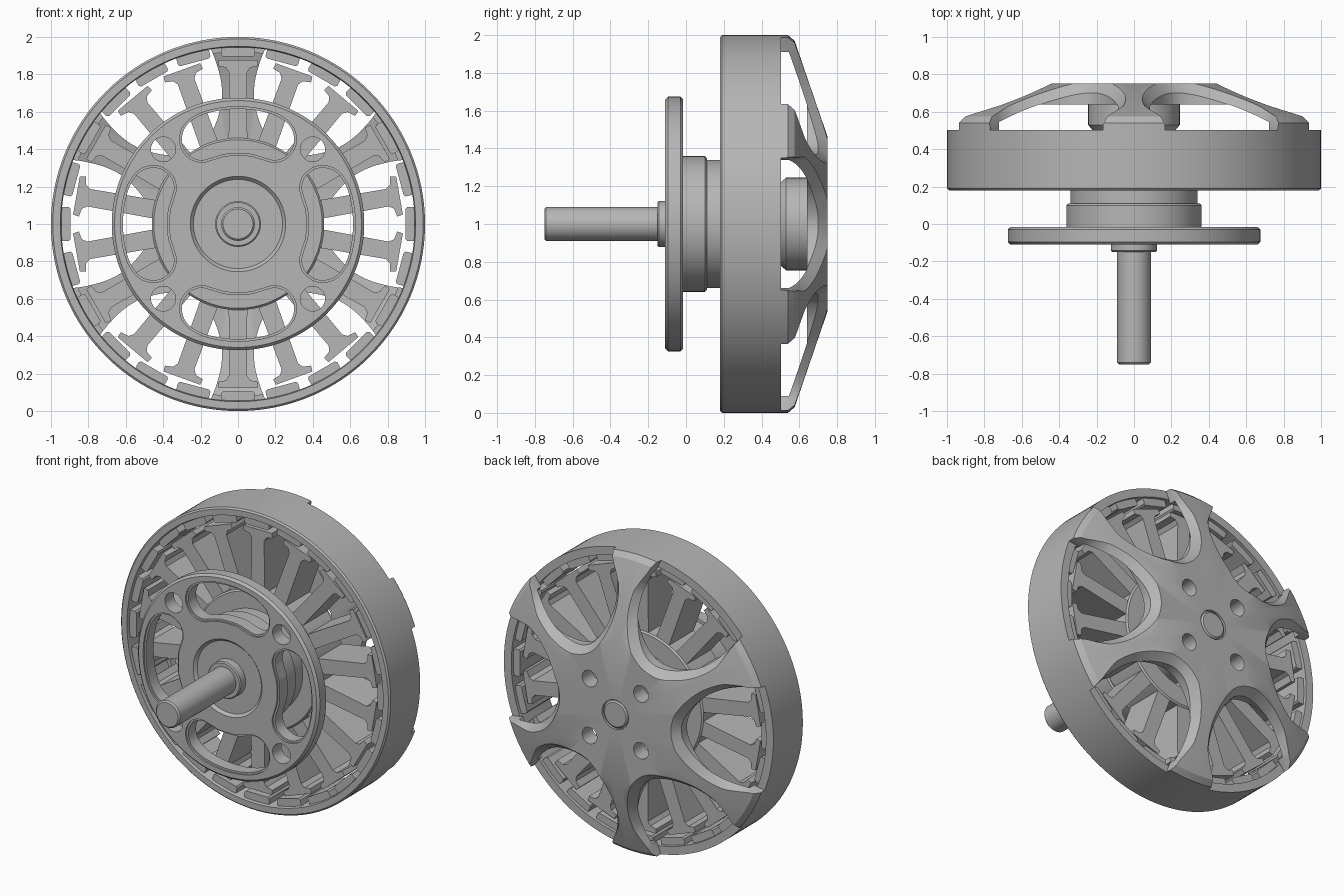
import bpy, bmesh
from math import pi, radians, cos, sin
from mathutils import Vector, Matrix

if "Cube" in bpy.data.objects:
    bpy.data.objects.remove(bpy.data.objects["Cube"])

GREY = (0.47, 0.47, 0.47, 1)
metal = bpy.data.materials.new("grey_metal")
metal.use_nodes = True
metal.diffuse_color = GREY
metal.node_tree.nodes["Principled BSDF"].inputs["Base Color"].default_value = GREY


def to_object(name, bm):
    """Turn a bmesh built round the origin into an object at axle height."""
    bmesh.ops.recalc_face_normals(bm, faces=bm.faces)
    mesh = bpy.data.meshes.new(name)
    bm.to_mesh(mesh)
    bm.free()
    mesh.materials.append(metal)
    ob = bpy.data.objects.new(name, mesh)
    ob.location.z = 1
    bpy.context.collection.objects.link(ob)
    return ob


def lathe(name, profile, ring=False, steps=128):
    """Revolve (radius, y) points about the y axis."""
    bm = bmesh.new()
    verts = [bm.verts.new((r, y, 0)) for r, y in profile]
    pairs = list(zip(verts, verts[1:])) + ([(verts[-1], verts[0])] if ring else [])
    edges = [bm.edges.new(p) for p in pairs]
    bmesh.ops.spin(bm, geom=verts + edges, cent=(0, 0, 0), axis=(0, 1, 0),
                   angle=2 * pi, steps=steps, use_merge=True)
    bmesh.ops.remove_doubles(bm, verts=bm.verts, dist=1e-5)
    return to_object(name, bm)


def mirrored(half):
    """Complete a half outline of (radial, lateral) points."""
    return [Vector(p) for p in half] + [Vector((u, -v)) for u, v in reversed(half) if v > 0]


def smooth_outline(half, steps=6):
    """Mirror a half outline and round it as a closed spline."""
    pts = mirrored(half)
    out, n = [], len(pts)
    for i in range(n):
        a, b, c, d = (pts[(i + k) % n] for k in (-1, 0, 1, 2))
        for s in range(steps):
            t = s / steps
            out.append(0.5 * (2 * b + (c - a) * t + (2 * a - 5 * b + 4 * c - d) * t * t
                              + (3 * b - a - 3 * c + d) * t ** 3))
    return out


def widen(outline, d):
    """Offset an outline outwards along its normals."""
    mid = sum(outline, Vector((0, 0))) / len(outline)
    out = []
    for i, p in enumerate(outline):
        run = (outline[(i + 1) % len(outline)] - outline[i - 1]).normalized()
        normal = Vector((run.y, -run.x))
        out.append(p + normal * (d if normal.dot(p - mid) > 0 else -d))
    return out


def circle(u, v, r, n=32):
    return [Vector((u + r * cos(2 * pi * i / n), v + r * sin(2 * pi * i / n))) for i in range(n)]


def add_loft(bm, rows, angles):
    """Skin rows of (u, y, v) points into a capped solid at each angle."""
    for deg in angles:
        turn = Matrix.Rotation(radians(-deg), 3, 'Y')
        loops = [[bm.verts.new(turn @ Vector(p)) for p in row] for row in rows]
        bm.faces.new(loops[0])
        bm.faces.new(loops[-1])
        n = len(loops[0])
        for low, high in zip(loops, loops[1:]):
            for i in range(n):
                j = (i + 1) % n
                bm.faces.new((low[i], low[j], high[j], high[i]))


def add_prisms(bm, outline, y0, y1, angles):
    add_loft(bm, [[(u, y, v) for u, v in outline] for y in (y0, y1)], angles)


def cut(ob, bm):
    cutter = to_object("cutter", bm)
    cutter.hide_render = True
    mod = ob.modifiers.new("cut", 'BOOLEAN')
    mod.operation, mod.solver, mod.object = 'DIFFERENCE', 'EXACT', cutter
    bpy.context.view_layer.objects.active = ob
    bpy.ops.object.modifier_apply(modifier=mod.name)
    bpy.data.objects.remove(cutter)


QUARTERS = range(0, 360, 90)
DIAGONALS = range(45, 360, 90)
SIXTHS = range(0, 360, 60)

# Shaft and its collar
lathe("shaft", [(0, -.75), (.08, -.75), (.09, -.74), (.09, .742), (.08, .75), (0, .75)], steps=64)
lathe("shaft_collar", [(.085, -.15), (.115, -.15), (.122, -.143), (.122, -.08), (.085, -.08)], True)

# Mounting plate with kidney slots and screw holes
plate = lathe("mounting_plate", [
    (0, -.092), (.238, -.092), (.255, -.11), (.66, -.11), (.675, -.095),
    (.675, -.03), (.66, -.016), (0, -.016)])
slot = smooth_outline([(.615, 0), (.605, .11), (.575, .21), (.52, .28), (.44, .3),
                       (.37, .265), (.342, .2), (.358, .13), (.375, .07), (.378, 0)])
bm = bmesh.new()
add_prisms(bm, slot, -.3, .1, QUARTERS)
add_prisms(bm, circle(.565, 0, .066), -.3, .1, DIAGONALS)
cut(plate, bm)
# Shallow step round each slot
bm = bmesh.new()
add_prisms(bm, widen(slot, .012), -.3, -.098, QUARTERS)
cut(plate, bm)

# Bearing housing behind the plate
lathe("bearing_housing", [
    (.13, -.03), (.36, -.03), (.36, .1), (.35, .11), (.34, .11), (.34, .22), (.28, .22),
    (.28, .05), (.13, .05)], True)

# Stator core and eighteen T-shaped teeth
lathe("stator_core", [(.33, .2), (.45, .2), (.46, .21), (.46, .47), (.45, .48), (.33, .48)], True)
bm = bmesh.new()
tooth = mirrored([(.42, .05), (.81, .047), (.836, .065), (.845, .108), (.877, .104)])
add_prisms(bm, tooth, .21, .47, range(10, 370, 20))
to_object("stator_teeth", bm)

# Outer ring and the magnets inside it
lathe("outer_ring", [(.95, .18), (.99, .18), (1, .19), (1, .502), (.945, .502), (.945, .2)], True, 160)
bm = bmesh.new()
magnet = mirrored([(.895, .08), (.905, .09), (.948, .09)])
add_prisms(bm, magnet, .2, .48, range(0, 360, 15))
to_object("magnets", bm)

# Six-spoke back cover, cut from a revolved dish
cover = lathe("spoked_cover", [
    (0, .64), (.64, .64), (.92, .545), (.92, .5), (1, .5), (1, .54), (.97, .575),
    (.46, .75), (0, .75)], steps=160)
window = smooth_outline([(1.2, 0), (1.2, .38), (.94, .35), (.8, .328), (.68, .29), (.58, .225),
                         (.49, .115), (.455, 0)])


def cover_height(p):
    return .75 - (min(max(p.length, .46), .97) - .46) * .343


# Window cutters flare near the surface to leave a chamfered rim
wide = widen(window, .048)
# Keep the spoke tips full width where they meet the ring
wide = [w.lerp(p, min(max((p.length - .8) / .18, 0), .75)) for w, p in zip(wide, window)]
bm = bmesh.new()
add_loft(bm, [[(p.x, .4, p.y) for p in window],
              [(p.x, cover_height(p) - .05, p.y) for p in window],
              [(p.x, cover_height(p) + .006, p.y) for p in wide],
              [(p.x, .9, p.y) for p in wide]], SIXTHS)
cut(cover, bm)
bm = bmesh.new()
add_prisms(bm, circle(.27, 0, .055), .6, .9, DIAGONALS)
add_prisms(bm, circle(0, 0, .098), .735, .9, [0])
cut(cover, bm)

# Chamfered boss under the cover
lathe("cover_boss", [(.09, .3), (.2, .3), (.2, .5), (.22, .5), (.245, .53), (.245, .642), (.09, .642)], True)

# Smooth the round surfaces, keep the edges crisp
bpy.ops.object.select_all(action='DESELECT')
for ob in bpy.context.scene.objects:
    if ob.type == 'MESH' and metal.name in ob.data.materials:
        ob.select_set(True)
        bpy.context.view_layer.objects.active = ob
bpy.ops.object.shade_smooth_by_angle(angle=radians(25))
